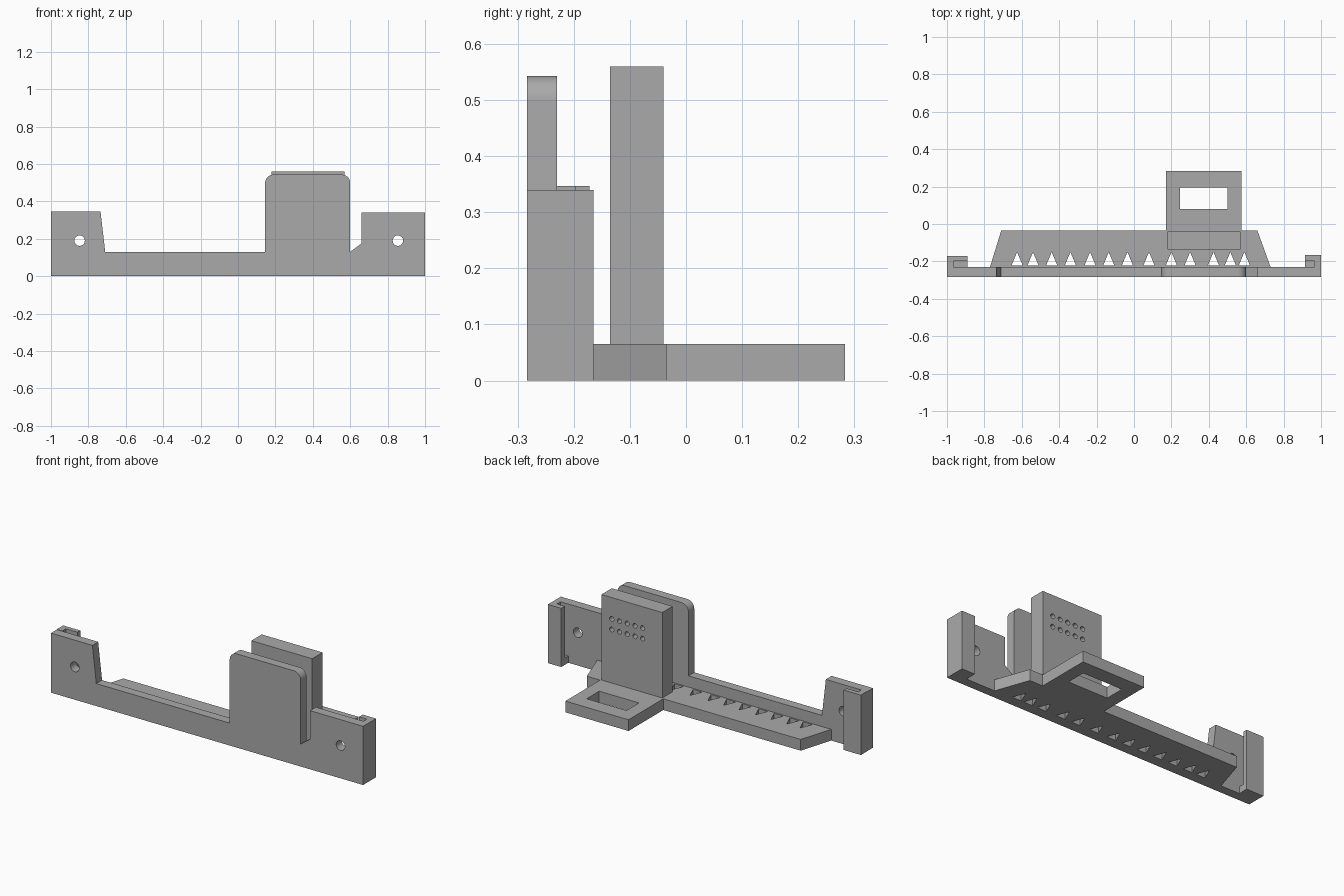
import bpy, bmesh, math
from mathutils import Vector

if "Cube" in bpy.data.objects:
    bpy.data.objects.remove(bpy.data.objects["Cube"], do_unlink=True)

grey = bpy.data.materials.new("plain grey")
grey.use_nodes = True
grey.diffuse_color = (0.4, 0.4, 0.4, 1)
grey.node_tree.nodes["Principled BSDF"].inputs["Base Color"].default_value = (0.4, 0.4, 0.4, 1)


def prism(name, loops, low, high, axis="z"):
    """Extrude closed 2D loops along z (points are x, y) or along y (points are x, z)."""
    bm = bmesh.new()
    for pts in loops:
        def place(p, d):
            return (p[0], p[1], d) if axis == "z" else (p[0], d, p[1])
        face = bm.faces.new([bm.verts.new(place(p, low)) for p in pts])
        new = bmesh.ops.extrude_face_region(bm, geom=[face])["geom"]
        shift = Vector(place((0, 0), high - low))
        bmesh.ops.translate(bm, vec=shift, verts=[v for v in new if isinstance(v, bmesh.types.BMVert)])
    bmesh.ops.recalc_face_normals(bm, faces=bm.faces)
    mesh = bpy.data.meshes.new(name)
    bm.to_mesh(mesh)
    bm.free()
    mesh.materials.append(grey)
    obj = bpy.data.objects.new(name, mesh)
    bpy.context.collection.objects.link(obj)
    return obj


def rect(x0, x1, y0, y1):
    return [(x0, y0), (x1, y0), (x1, y1), (x0, y1)]


def arc(cx, cz, r, start, end, n):
    angles = [math.radians(start + (end - start) * i / n) for i in range(n + 1)]
    return [(cx + r * math.cos(a), cz + r * math.sin(a)) for a in angles]


def circle(cx, cz, r, n=20):
    return arc(cx, cz, r, 0, 360, n)[:-1]


def cut(target, cutter):
    cutter.hide_render = True
    mod = target.modifiers.new("cut", "BOOLEAN")
    mod.operation, mod.solver, mod.object = "DIFFERENCE", "EXACT", cutter
    bpy.context.view_layer.objects.active = target
    bpy.ops.object.modifier_apply(modifier=mod.name)
    bpy.data.objects.remove(cutter, do_unlink=True)


def smooth(obj):
    bpy.ops.object.select_all(action="DESELECT")
    obj.select_set(True)
    bpy.context.view_layer.objects.active = obj
    bpy.ops.object.shade_smooth_by_angle(angle=math.radians(30))


FRONT, INNER = -0.283, -0.23

# Front plate: two mounting ears, low rail and tall rounded panel
outline = [(-1, 0), (1, 0), (1, 0.34), (0.66, 0.34), (0.66, 0.175), (0.6, 0.13)]
outline += arc(0.555, 0.498, 0.045, 0, 90, 8) + arc(0.19, 0.498, 0.045, 90, 180, 8)
outline += [(0.145, 0.13), (-0.71, 0.13), (-0.735, 0.345), (-1, 0.345)]
front_plate = prism("front_plate", [outline], FRONT, INNER, "y")
cut(front_plate, prism("screw_hole_cutter", [circle(x, 0.19, 0.028) for x in (-0.847, 0.855)],
                       -0.4, 0, "y"))
smooth(front_plate)

# Hooked clips behind both ears, each with a closed groove floor
for name, side, inner, back, top in (("left", 1, 0.915, -0.165, 0.34),
                                     ("right", -1, 0.89, -0.172, 0.347)):
    hook = [(1, INNER), (1, back), (inner, back), (inner, -0.198), (0.965, -0.198), (0.965, INNER)]
    prism(name + "_clip", [[(side * x, y) for x, y in hook]], 0, top)
    prism(name + "_clip_floor", [rect(side * inner, side * 0.965, INNER, -0.198)], 0, 0.04)

# Shelf with a row of triangular slots
shelf = prism("shelf", [[(-0.77, INNER), (0.73, INNER), (0.66, -0.035), (-0.71, -0.035)]], 0, 0.065)
slots = (-0.625, -0.54, -0.44, -0.34, -0.235, -0.135, -0.035, 0.08, 0.2, 0.3, 0.425, 0.515, 0.59)
cut(shelf, prism("slot_cutter", [[(x - 0.03, -0.222), (x + 0.03, -0.222), (x, -0.15)] for x in slots],
                 -0.1, 0.2))

# Rear tongue with a rectangular window
tongue = prism("rear_tongue", [rect(0.17, 0.575, -0.035, 0.283)], 0, 0.065)
cut(tongue, prism("window_cutter", [rect(0.245, 0.5, 0.08, 0.195)], -0.1, 0.2))

# Upright block with two rows of round holes
upright = prism("upright_block", [rect(0.18, 0.57, -0.135, -0.04)], 0.065, 0.56)
rows = [circle(0.306 + 0.0495 * i, z, 0.014, 14) for i in range(5) for z in (0.375, 0.436)]
cut(upright, prism("pin_hole_cutter", rows, -0.2, 0.05, "y"))
smooth(upright)
